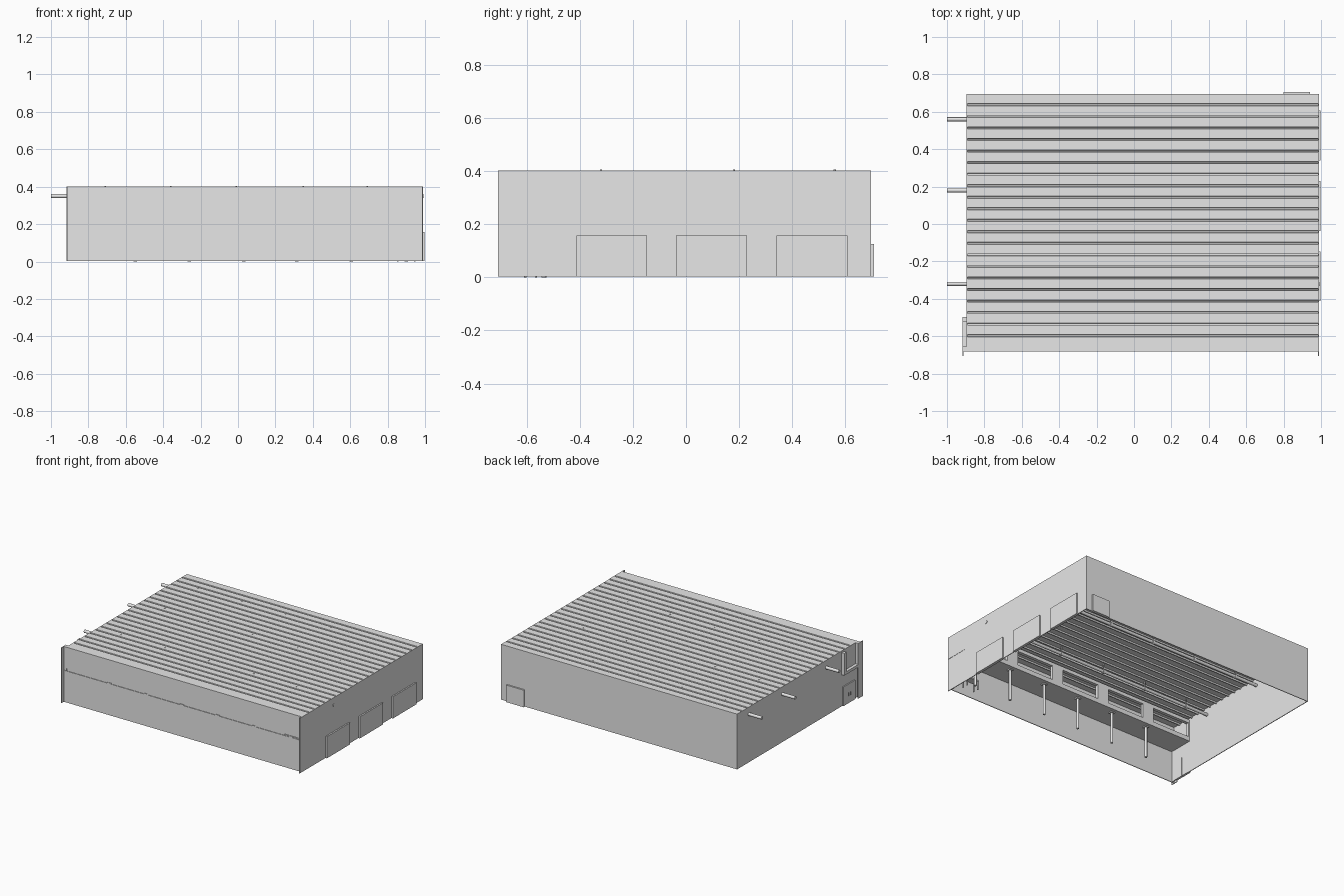
import bpy
import bmesh
from mathutils import Vector

cube = bpy.data.objects.get("Cube")
if cube:
    bpy.data.objects.remove(cube, do_unlink=True)

grey = bpy.data.materials.new("plain_grey")
grey.use_nodes = True
tone = (0.8, 0.8, 0.8, 1)
grey.diffuse_color = tone
grey.node_tree.nodes["Principled BSDF"].inputs["Base Color"].default_value = tone


def finish(name, bm):
    mesh = bpy.data.meshes.new(name)
    bm.normal_update()
    bm.to_mesh(mesh)
    bm.free()
    mesh.materials.append(grey)
    obj = bpy.data.objects.new(name, mesh)
    bpy.context.collection.objects.link(obj)
    return obj


def box(name, x, y, z):
    bm = bmesh.new()
    bmesh.ops.create_cube(bm, size=1)
    for v in bm.verts:
        v.co = Vector([(r[0] + r[1]) / 2 + c * (r[1] - r[0])
                       for r, c in zip((x, y, z), v.co)])
    return finish(name, bm)


def rod(name, start, end, radius, sides=16):
    a, b = Vector(start), Vector(end)
    bm = bmesh.new()
    bmesh.ops.create_cone(bm, cap_ends=True, segments=sides, radius1=radius,
                          radius2=radius, depth=(b - a).length)
    for f in bm.faces:
        f.smooth = len(f.verts) == 4
    for e in bm.edges:
        e.smooth = all(f.smooth for f in e.link_faces)
    turn = (b - a).to_track_quat("Z", "Y")
    for v in bm.verts:
        v.co = turn @ v.co + (a + b) / 2
    return finish(name, bm)


LEFT, RIGHT, WEST = -0.895, 0.988, -0.917
FRONT, BACK, FIN = -0.683, 0.696, -0.707
BASE, TOP, T = 0.003, 0.402, 0.005

# Outer walls
box("back_wall", (LEFT, RIGHT), (BACK - T, BACK), (BASE, TOP))
box("right_side_wall", (LEFT, LEFT + T), (FRONT, BACK), (BASE, TOP))
box("left_side_wall", (RIGHT - T, RIGHT), (FIN, BACK), (BASE, TOP))
box("front_fin", (WEST, WEST + T), (FIN, FRONT + 0.03), (BASE, TOP))
box("front_lower_wall", (WEST, RIGHT), (FRONT, FRONT + T), (BASE, 0.23))
box("front_upper_wall", (WEST, RIGHT), (FRONT, FRONT + 0.028), (0.25, TOP))
box("upper_side_panel", (RIGHT, RIGHT + 0.002), (FIN, -0.54), (0.24, TOP))

# Roof sheet with narrow grooves running from side to side
bm = bmesh.new()
pitch, half, deep = 0.0617, 0.006, 0.01
section = [(BACK, TOP)]
for i in range(21):
    y = 0.637 - i * pitch
    section += [(y + half, TOP), (y + half * 0.6, TOP - deep),
                (y - half * 0.6, TOP - deep), (y - half, TOP)]
section.append((FRONT + 0.028, TOP))
rows = [[bm.verts.new((x, y, z)) for x in (LEFT, RIGHT)] for y, z in section]
for a, b in zip(rows, rows[1:]):
    bm.faces.new((a[0], b[0], b[1], a[1]))
finish("grooved_roof", bm)

# Upper floor along the front, with its windowed inner wall
box("upper_floor", (WEST, RIGHT - T), (FRONT + 0.004, -0.497), (0.23, 0.25))
inner = (-0.52, -0.497)
box("inner_wall_sill", (WEST, RIGHT - T), inner, (0.25, 0.262))
box("inner_wall_header", (WEST, RIGHT - T), inner, (0.365, TOP - 0.012))
edges = [WEST]
for i in range(5):
    start = -0.88 + i * 0.385
    edges += [start, min(start + 0.295, RIGHT - 0.02)]
edges.append(RIGHT - T)
for i in range(0, len(edges), 2):
    box("inner_wall_pier", (edges[i], edges[i + 1]), inner, (0.262, 0.365))

# Columns and front drip plates
for x in (-0.55, -0.26, 0.03, 0.315, 0.605, 0.9):
    rod("column", (x, -0.535, 0), (x, -0.535, 0.23), 0.009)
    box("column_cap", (x - 0.015, x + 0.015), (-0.55, -0.52), (0.222, 0.23))
    box("front_bracket", (x - 0.015, x + 0.015), (FRONT, FRONT + 0.004),
        (0.23, 0.236))
box("front_ledge", (0.85, 0.97), (FRONT, FRONT + 0.004), (0.234, 0.24))

# Ceiling pipes with flanges and hangers
for y in (0.56, 0.18, -0.32):
    z = 0.35
    end = RIGHT + 0.004 if y < 0 else RIGHT - T
    rod("ceiling_pipe", (-1, y, z), (end, y, z), 0.011)
    for x in (-0.71, -0.36, -0.01, 0.35, 0.69):
        rod("pipe_flange", (x - 0.008, y, z), (x + 0.008, y, z), 0.015)
        rod("pipe_hanger", (x, y, z), (x, y, TOP + 0.003), 0.004, 8)

# Loading doors
for y in (-0.413, -0.037, 0.34):
    box("loading_door", (RIGHT - 0.01, 0.998), (y, y + 0.267), (0.002, 0.158))

# Personnel doors
box("back_door", (0.8, 0.94), (BACK - 0.01, 0.707), (0.002, 0.125))
for y in (-0.64, -0.572):
    box("side_door", (LEFT - 0.008, LEFT + 0.008), (y, y + 0.066), (0.002, 0.14))
for y in (-0.582, -0.562):
    rod("door_handle", (LEFT - 0.012, y, 0.055), (LEFT - 0.012, y, 0.08), 0.002, 8)

# Small bench in the front corner
box("bench_top", (0.85, 0.95), (-0.61, -0.56), (0.06, 0.07))
for x in (0.855, 0.945):
    for y in (-0.605, -0.565):
        rod("bench_leg", (x, y, 0), (x, y, 0.06), 0.004, 8)
